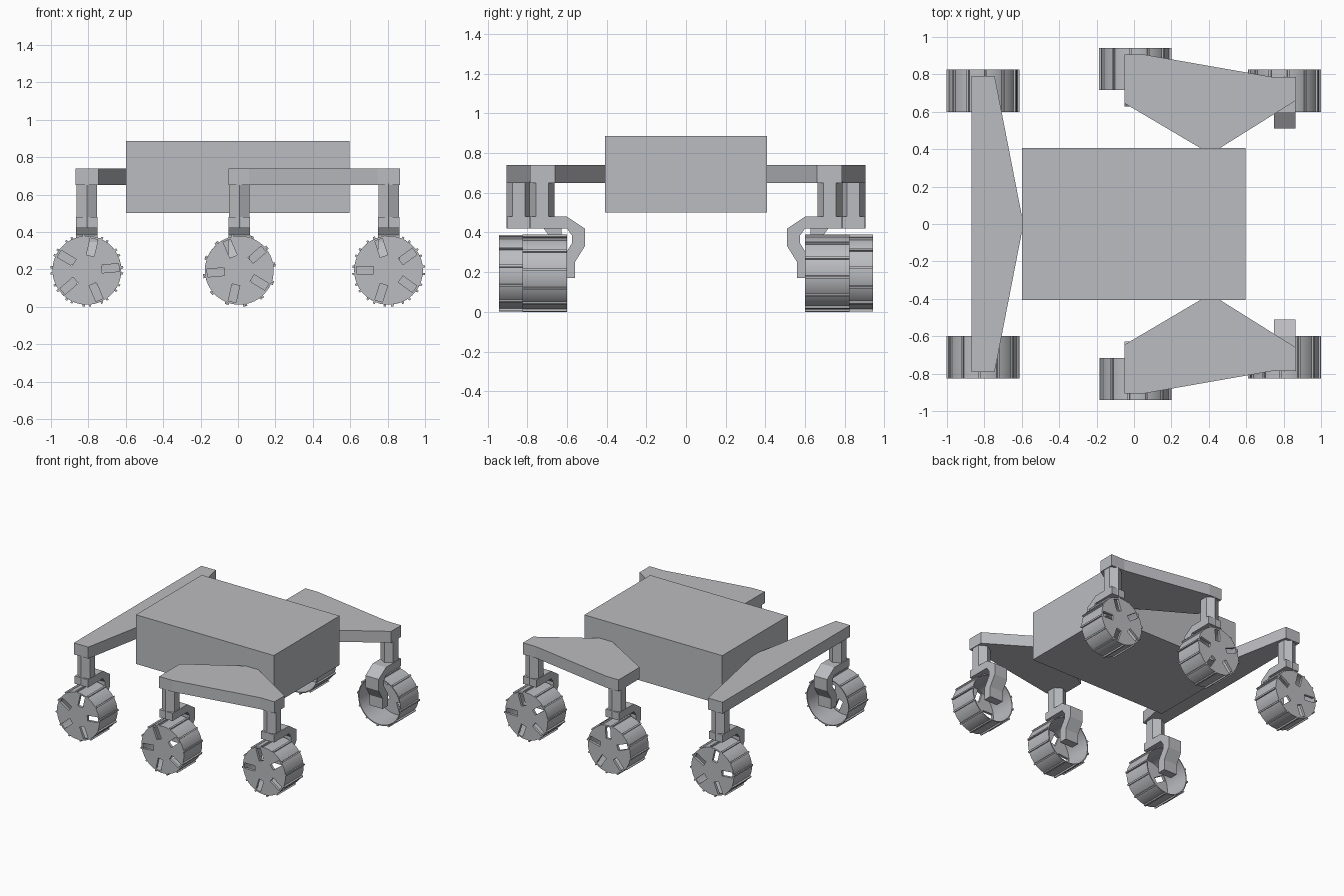
import bpy, bmesh, math
from mathutils import Matrix, Vector

cube = bpy.data.objects.get("Cube")
if cube:
    bpy.data.objects.remove(cube, do_unlink=True)

# Single plain grey
grey = bpy.data.materials.new("plain_grey")
grey.use_nodes = True
GREY = (0.5, 0.505, 0.53, 1)
grey.diffuse_color = GREY
grey.node_tree.nodes["Principled BSDF"].inputs["Base Color"].default_value = GREY


def add_object(name, mesh):
    ob = bpy.data.objects.new(name, mesh)
    bpy.context.scene.collection.objects.link(ob)
    return ob


def to_mesh(name, bm):
    bmesh.ops.recalc_face_normals(bm, faces=bm.faces)
    me = bpy.data.meshes.new(name)
    bm.to_mesh(me)
    bm.free()
    me.materials.append(grey)
    return me


def extruded(name, points, vec):
    """Closed outline pushed along a vector."""
    bm = bmesh.new()
    face = bm.faces.new([bm.verts.new(p) for p in points])
    res = bmesh.ops.extrude_face_region(bm, geom=[face])
    verts = [v for v in res["geom"] if isinstance(v, bmesh.types.BMVert)]
    bmesh.ops.translate(bm, verts=verts, vec=vec)
    return add_object(name, to_mesh(name, bm))


def add_box(bm, size, matrix):
    bmesh.ops.create_cube(bm, size=1, matrix=matrix @ Matrix.Diagonal((*size, 1)))


# Body
bm = bmesh.new()
add_box(bm, (1.195, 0.815, 0.385), Matrix.Translation((-0.002, 0, 0.694)))
add_object("body", to_mesh("body", bm))

# Suspension plates
Z0, THICK = 0.65, 0.09
ROCKER = [(-0.05, 0.645), (0.365, 0.40), (0.45, 0.40), (0.865, 0.66),
          (0.865, 0.785), (0.745, 0.785), (0.06, 0.905), (-0.05, 0.905)]
for side, s in (("right", -1), ("left", 1)):
    extruded(side + "_rocker", [(x, s * y, Z0) for x, y in ROCKER], (0, 0, THICK))
REAR = [(-0.87, 0.79), (-0.745, 0.79), (-0.597, 0.03)]
extruded("rear_beam", [(x, y, Z0) for x, y in REAR] +
         [(x, -y, Z0) for x, y in reversed(REAR)], (0, 0, THICK))

# Wheel: hollow drum with a slotted outer disc facing -y
R, W, WALL, DISC, WHEEL_Z = 0.184, 0.225, 0.007, 0.02, 0.195
h = W / 2
bm = bmesh.new()
profile = [(0, -h), (R, -h), (R, h), (R - WALL, h), (R - WALL, DISC - h), (0, DISC - h)]
vs = [bm.verts.new((r, y, 0)) for r, y in profile]
es = [bm.edges.new(p) for p in zip(vs, vs[1:])]
bmesh.ops.spin(bm, geom=vs + es, cent=(0, 0, 0), axis=(0, 1, 0),
               angle=math.tau, steps=48, use_duplicate=False)
bmesh.ops.remove_doubles(bm, verts=bm.verts, dist=1e-5)
drum = add_object("drum", to_mesh("drum", bm))

# Five radial slots
bm = bmesh.new()
for i in range(5):
    add_box(bm, (0.092, 0.1, 0.042), Matrix.Rotation(math.tau * i / 5, 4, "Y")
            @ Matrix.Translation((0.126, -h, 0)))
cutter = add_object("slot_cutter", to_mesh("slot_cutter", bm))
cutter.hide_render = True
mod = drum.modifiers.new("slots", "BOOLEAN")
mod.operation, mod.object, mod.solver = "DIFFERENCE", cutter, "EXACT"
bm = bmesh.new()
bm.from_object(drum, bpy.context.evaluated_depsgraph_get())
bpy.data.objects.remove(drum)
bpy.data.objects.remove(cutter)

# Tread bars around the rim
for i in range(12):
    add_box(bm, (0.018, W, 0.012), Matrix.Rotation(math.tau * i / 12, 4, "Y")
            @ Matrix.Translation((R + 0.002, 0, 0)))
wheel_mesh = to_mesh("wheel", bm)
for p in wheel_mesh.polygons:
    p.use_smooth = True
wheel_mesh.set_sharp_from_angle(angle=math.radians(30))

# Bent bracket outline (y, z) for a leg centred on y = 0.725
BRACKET = [(0.785, 0.48), (0.60, 0.48), (0.51, 0.42), (0.51, 0.33), (0.56, 0.25),
           (0.56, 0.17), (0.625, 0.17), (0.625, 0.265), (0.575, 0.345),
           (0.575, 0.385), (0.60, 0.42), (0.785, 0.42)]

# Legs: name, x, extra distance outward, slot angle on right and left
LEGS = [("front", 0.805, 0, 36, 36), ("middle", 0.007, 0.117, 41, 67 - 45),
        ("rear", -0.808, 0, 5, 5)]
for place, x, out, turn_r, turn_l in LEGS:
    for side, s, turn in (("right", -1, turn_r), ("left", 1, turn_l)):
        name = f"{place}_{side}_"
        # Hexagonal post
        hexagon = [(x + 0.0635 * math.sin(a), s * (0.725 + out) + 0.0635 * math.cos(a), 0.42)
                   for a in (math.tau * i / 6 for i in range(6))]
        extruded(name + "post", hexagon, (0, 0, 0.24))
        # Bracket reaching round to the wheel's inner side
        extruded(name + "bracket", [(x - 0.0575, s * (y + out), z) for y, z in BRACKET],
                 (0.115, 0, 0))
        wheel = add_object(name + "wheel", wheel_mesh)
        wheel.location = (x, s * (0.7125 + out), WHEEL_Z)
        wheel.rotation_euler = (0, -math.radians(turn), math.pi if s > 0 else 0)
